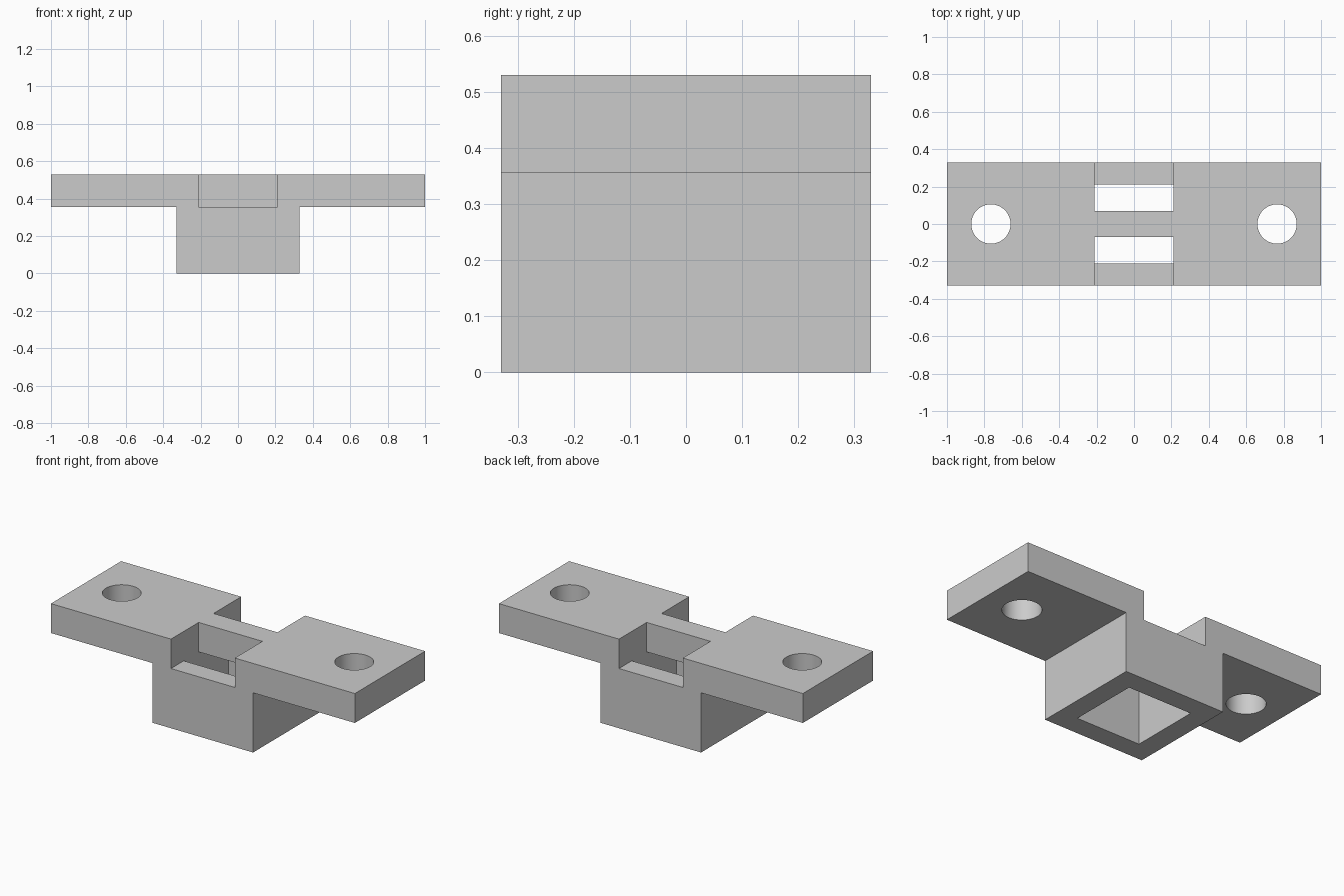
import bpy, bmesh, math
from mathutils import Vector

if "Cube" in bpy.data.objects:
    bpy.data.objects.remove(bpy.data.objects["Cube"])

TOP, LEDGE = 0.53, 0.355      # top of the plate, underside of the plate
HALF, SLOT, BAR = 0.33, 0.21, 0.07   # half widths: block, socket, crossbar

grey = bpy.data.materials.new("plain grey")
grey.use_nodes = True
colour = (0.6, 0.6, 0.6, 1)
grey.diffuse_color = colour
grey.node_tree.nodes["Principled BSDF"].inputs["Base Color"].default_value = colour


def finish(name, bm):
    bmesh.ops.recalc_face_normals(bm, faces=bm.faces)
    mesh = bpy.data.meshes.new(name)
    bm.to_mesh(mesh)
    bm.free()
    mesh.materials.append(grey)
    obj = bpy.data.objects.new(name, mesh)
    bpy.context.collection.objects.link(obj)
    return obj


def prism(name, points, sweep):
    """Extrude a closed profile along the sweep vector."""
    bm = bmesh.new()
    face = bm.faces.new([bm.verts.new(p) for p in points])
    moved = bmesh.ops.extrude_face_region(bm, geom=[face])["geom"]
    verts = [v for v in moved if isinstance(v, bmesh.types.BMVert)]
    bmesh.ops.translate(bm, verts=verts, vec=Vector(sweep))
    return finish(name, bm)


def mirrored(half):
    return half + [(-a, z) for a, z in reversed(half)]


# Bracket body: T-shaped profile swept front to back
tee = mirrored([(HALF, 0), (HALF, LEDGE), (1, LEDGE), (1, TOP)])
body = prism("mounting_bracket", [(x, -HALF, z) for x, z in tee], (0, 2 * HALF, 0))

# Socket from below and the two open notches, leaving a central crossbar
slots = mirrored([(SLOT, -0.1), (SLOT, LEDGE), (0.5, LEDGE), (0.5, 0.7),
                  (BAR, 0.7), (BAR, LEDGE)])
cutters = [prism("slot_cutter", [(-SLOT, y, z) for y, z in slots], (2 * SLOT, 0, 0))]

# Screw holes
for side, name in ((1, "left"), (-1, "right")):
    bm = bmesh.new()
    bmesh.ops.create_cone(bm, cap_ends=True, segments=64, radius1=0.105,
                          radius2=0.105, depth=0.6)
    bmesh.ops.translate(bm, verts=bm.verts, vec=(side * 0.765, 0, 0.45))
    cutters.append(finish(name + "_hole_cutter", bm))

# Cut everything out of the body
for cutter in cutters:
    cutter.hide_render = True
    mod = body.modifiers.new(cutter.name, "BOOLEAN")
    mod.operation = "DIFFERENCE"
    mod.solver = "EXACT"
    mod.object = cutter

bpy.ops.object.select_all(action="DESELECT")
body.select_set(True)
bpy.context.view_layer.objects.active = body
for mod in list(body.modifiers):
    bpy.ops.object.modifier_apply(modifier=mod.name)
for cutter in cutters:
    bpy.data.objects.remove(cutter)

bpy.ops.object.shade_smooth_by_angle(angle=math.radians(30))
